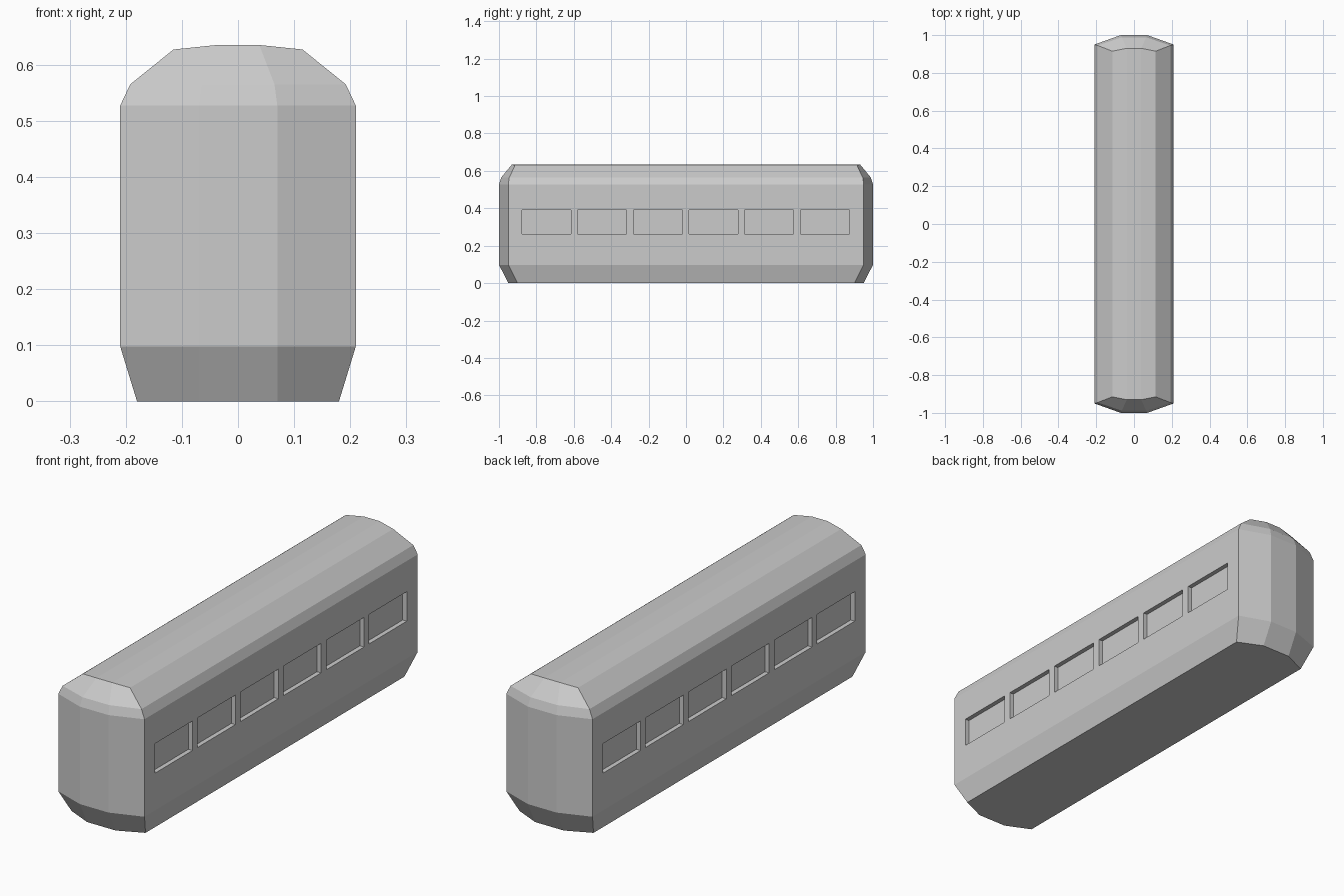
import bpy, bmesh

if "Cube" in bpy.data.objects:
    bpy.data.objects.remove(bpy.data.objects["Cube"])


def ring(corner, mid):
    """Eight-sided plan outline from a corner point and an end point."""
    (cx, cy, cz), (mx, my, mz) = corner, mid
    return [(cx, -cy, cz), (cx, cy, cz), (mx, my, mz), (-mx, my, mz),
            (-cx, cy, cz), (-cx, -cy, cz), (-mx, -my, mz), (mx, -my, mz)]


def finish(bm, name):
    bmesh.ops.recalc_face_normals(bm, faces=bm.faces)
    mesh = bpy.data.meshes.new(name)
    bm.to_mesh(mesh)
    bm.free()
    obj = bpy.data.objects.new(name, mesh)
    bpy.context.collection.objects.link(obj)
    return obj


# Carriage shell: stacked outlines from floor to roof
levels = [
    ((0.18, 0.90, 0.0), (0.07, 0.95, 0.0)),
    ((0.21, 0.95, 0.098), (0.07, 1.0, 0.098)),
    ((0.21, 0.95, 0.527), (0.07, 1.0, 0.527)),
    ((0.192, 0.945, 0.565), (0.065, 0.988, 0.565)),
    ((0.115, 0.915, 0.627), (0.038, 0.93, 0.635)),
]
bm = bmesh.new()
rings = [[bm.verts.new(p) for p in ring(*lv)] for lv in levels]
for low, high in zip(rings, rings[1:]):
    for i in range(8):
        j = (i + 1) % 8
        bm.faces.new((low[i], low[j], high[j], high[i]))
bm.faces.new(rings[0])
# Roof: three long strips
t = rings[-1]
bm.faces.new((t[0], t[1], t[2], t[7]))
bm.faces.new((t[7], t[2], t[3], t[6]))
bm.faces.new((t[6], t[3], t[4], t[5]))
shell = finish(bm, "carriage_body")

# Window recesses: six shallow boxes on each side
bm = bmesh.new()
for side in (1, -1):
    for i in range(6):
        box = bmesh.ops.create_cube(bm, size=1)["verts"]
        bmesh.ops.scale(bm, vec=(0.04, 0.262, 0.13), verts=box)
        y = side * (-0.747 + 0.298 * i)
        bmesh.ops.translate(bm, vec=(side * 0.21, y, 0.327), verts=box)
cutter = finish(bm, "window_cutter")
cutter.hide_render = True
cutter.display_type = 'WIRE'

cut = shell.modifiers.new("windows", 'BOOLEAN')
cut.operation = 'DIFFERENCE'
cut.solver = 'EXACT'
cut.object = cutter
